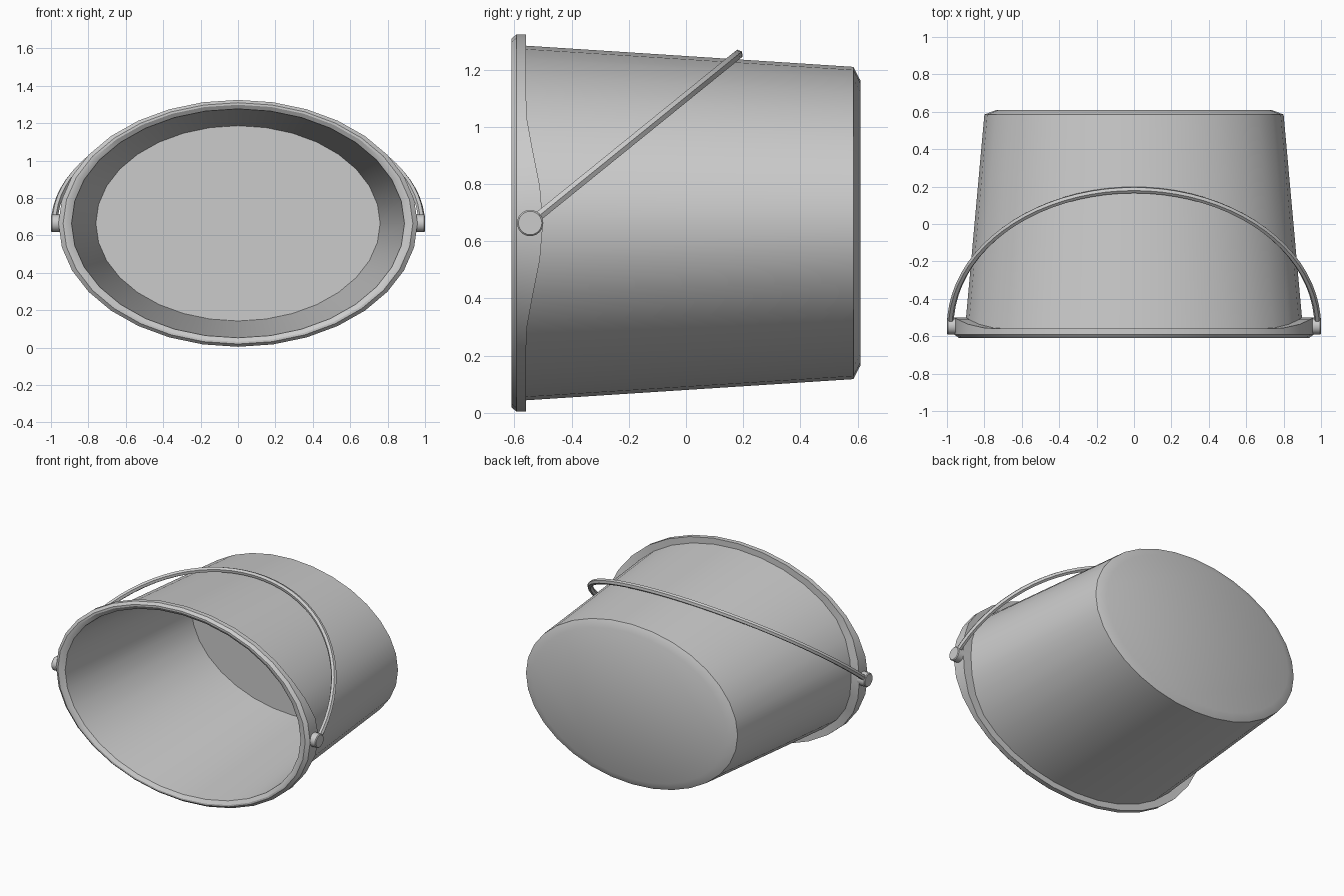
import bpy, bmesh
from math import cos, sin, pi, radians, degrees
from mathutils import Vector, Matrix

cube = bpy.data.objects.get("Cube")
if cube:
    bpy.data.objects.remove(cube, do_unlink=True)

SIDES = 32
MID = 0.664          # height of the bucket axis
PIVOT_Y = -0.545

grey = bpy.data.materials.new("plain grey")
grey.use_nodes = True
grey.diffuse_color = (0.6, 0.6, 0.6, 1)
grey.node_tree.nodes["Principled BSDF"].inputs["Base Color"].default_value = (0.6, 0.6, 0.6, 1)


def finish(bm, name):
    bmesh.ops.recalc_face_normals(bm, faces=bm.faces)
    mesh = bpy.data.meshes.new(name)
    bm.to_mesh(mesh)
    bm.free()
    mesh.materials.append(grey)
    obj = bpy.data.objects.new(name, mesh)
    bpy.context.collection.objects.link(obj)
    bpy.ops.object.select_all(action="DESELECT")
    obj.select_set(True)
    bpy.context.view_layer.objects.active = obj
    bpy.ops.object.shade_smooth_by_angle(angle=radians(30))
    return obj


def loft(bm, rings):
    """Skin a list of point rings and cap both ends."""
    rows = [[bm.verts.new(p) for p in ring] for ring in rings]
    for a, b in zip(rows, rows[1:]):
        n = len(a)
        for i in range(n):
            j = (i + 1) % n
            bm.faces.new((a[i], a[j], b[j], b[i]))
    bm.faces.new(rows[0])
    bm.faces.new(rows[-1])


def ear(t):
    """Extra depth of the rim beside the handle pivots."""
    off = degrees(abs(t)) % 180
    off = min(off, 180 - off)
    return 0.06 * cos(pi / 2 * off / 40) ** 2 if off < 40 else 0


def oval(y, rx, rz, ears=False):
    angles = [2 * pi * i / SIDES for i in range(SIDES)]
    return [(rx * cos(t), y + (ear(t) if ears else 0), MID + rz * sin(t)) for t in angles]


# Bucket: inner floor, inner wall, rolled rim with ears, outer wall, base
bm = bmesh.new()
loft(bm, [
    oval(0.585, 0.76, 0.522),
    oval(-0.595, 0.89, 0.612),
    oval(-0.61, 0.92, 0.634),
    oval(-0.61, 0.935, 0.645),
    oval(-0.592, 0.96, 0.66),
    oval(-0.56, 0.96, 0.66, True),
    oval(-0.56, 0.898, 0.62, True),
    oval(0.585, 0.80, 0.546),
    oval(0.61, 0.735, 0.498),
])
finish(bm, "bucket_body")

# Handle: a hexagonal bar swept along a tilted half ellipse
pivot = Vector((0, PIVOT_Y, MID))
lean = Vector((0, cos(radians(39)), sin(radians(39))))
side = Vector((1, 0, 0))
normal = side.cross(lean)
STEPS, WIDE, LONG, BAR = 40, 0.982, 0.935, 0.018
rings = []
for k in range(STEPS + 1):
    t = pi * k / STEPS
    centre = pivot + side * WIDE * cos(t) + lean * LONG * sin(t)
    out = (side * LONG * cos(t) + lean * WIDE * sin(t)).normalized()
    rings.append([centre + BAR * (out * cos(a) + normal * sin(a))
                  for a in (pi * i / 3 for i in range(6))])
bm = bmesh.new()
loft(bm, rings)
finish(bm, "handle")

# Pivot knobs on both sides
for name, s in (("left_pivot", 1), ("right_pivot", -1)):
    bm = bmesh.new()
    place = Matrix.Translation((s * 0.972, PIVOT_Y, MID)) @ Matrix.Rotation(pi / 2, 4, "Y")
    bmesh.ops.create_cone(bm, cap_ends=True, segments=24, radius1=0.046,
                          radius2=0.046, depth=0.056, matrix=place)
    outer = [e for e in bm.edges if all(abs(v.co.x) > 0.99 for v in e.verts)]
    bmesh.ops.bevel(bm, geom=outer, offset=0.005, segments=1, affect="EDGES")
    finish(bm, name)
